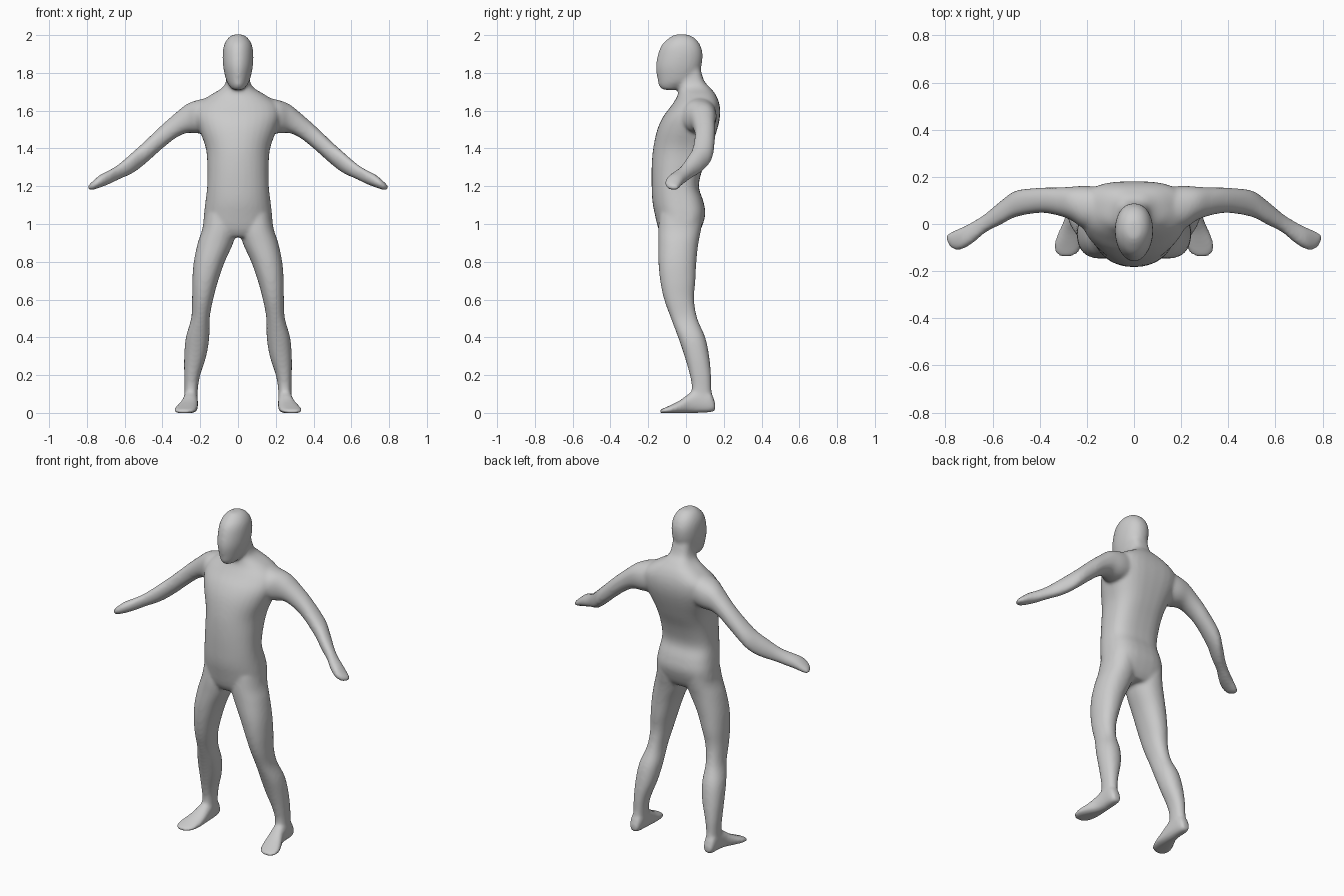
import bpy, bmesh, math

N, SUB = 32, 4
bm = bmesh.new()


def spline(p0, p1, p2, p3, t):
    return [0.5 * (2 * b + (c - a) * t + (2 * a - 5 * b + 4 * c - d) * t * t
                   + (3 * b - a - 3 * c + d) * t ** 3) for a, b, c, d in zip(p0, p1, p2, p3)]


def power(v, e):
    return math.copysign(abs(v) ** (2 / e), v)


def loft(axis, rows, s=1, front=2.2, back=2.2):
    """Rows: position along axis, then min/max of the two other axes (in x, y, z order)."""
    path = []
    for i in range(len(rows) - 1):
        q = [rows[max(i - 1, 0)], rows[i], rows[i + 1], rows[min(i + 2, len(rows) - 1)]]
        path += [spline(*q, k / SUB) for k in range(SUB)]
    path.append(rows[-1])
    rings = []
    for t, a0, a1, b0, b1 in path:
        ring = []
        for k in range(N):
            ang = 2 * math.pi * k / N
            e = front if math.sin(ang) < 0 else back
            c = [(a0 + a1) / 2 + (a1 - a0) / 2 * power(math.cos(ang), e),
                 (b0 + b1) / 2 + (b1 - b0) / 2 * power(math.sin(ang), e)]
            c.insert(axis, t)
            ring.append(bm.verts.new((s * c[0], c[1], c[2])))
        rings.append(ring)
    for r, q in zip(rings, rings[1:]):
        for k in range(N):
            bm.faces.new((r[k], r[(k + 1) % N], q[(k + 1) % N], q[k]))
    bm.faces.new(rings[0])
    bm.faces.new(rings[-1])


def wide(rows):
    return [(z, -w, w, y0, y1) for z, w, y0, y1 in rows]


# torso and neck
loft(2, wide([
    (0.93, .12, -.12, .05), (0.97, .18, -.145, .078), (1.05, .18, -.165, .102), (1.12, .172, -.178, .092),
    (1.2, .163, -.182, .068), (1.3, .162, -.182, .09), (1.4, .17, -.174, .13),
    (1.5, .205, -.152, .165), (1.57, .225, -.12, .18), (1.63, .215, -.075, .178),
    (1.68, .15, -.045, .16), (1.72, .085, -.042, .13), (1.76, .063, -.05, .095),
    (1.85, .055, -.05, .07)]), front=2.1, back=2.9)

# head
loft(2, wide([
    (1.71, .028, -.125, -.05), (1.73, .045, -.143, 0), (1.76, .062, -.15, .05),
    (1.83, .078, -.16, .08), (1.9, .081, -.148, .088), (1.95, .073, -.127, .074),
    (1.985, .052, -.09, .045), (2.003, .025, -.06, .01)]), front=1.9)

for s in (1, -1):
    # leg
    loft(2, [
        (1.05, .02, .175, -.14, .09), (0.97, .01, .19, -.147, .08), (0.9, .025, .213, -.147, .066),
        (0.8, .07, .234, -.146, .055), (0.7, .105, .242, -.137, .05), (0.6, .132, .243, -.116, .043),
        (0.5, .15, .248, -.08, .06), (0.4, .152, .276, -.042, .102), (0.3, .168, .285, -.008, .123),
        (0.2, .2, .285, .02, .133), (0.13, .212, .283, .03, .135), (0.04, .215, .285, .015, .14)], s)
    # foot
    loft(1, [
        (.155, .228, .272, .012, .05), (.13, .217, .285, .003, .11), (.07, .213, .287, 0, .13),
        (.02, .212, .295, -.001, .105), (-.03, .212, .318, -.002, .068), (-.08, .218, .338, -.002, .042),
        (-.12, .235, .336, -.002, .024), (-.14, .26, .315, 0, .015)], s, front=2.6)
    # arm and hand
    loft(0, [
        (.1, .02, .15, 1.5, 1.68), (.2, -.02, .162, 1.48, 1.66), (.27, .018, .158, 1.482, 1.635),
        (.33, .038, .155, 1.455, 1.588), (.4, .047, .154, 1.4, 1.527), (.5, .03, .142, 1.312, 1.432),
        (.56, 0, .102, 1.268, 1.378), (.63, -.036, .044, 1.236, 1.318), (.68, -.078, .012, 1.212, 1.286),
        (.73, -.108, -.014, 1.193, 1.26), (.77, -.106, -.03, 1.18, 1.226), (.795, -.075, -.045, 1.18, 1.203)], s)

bmesh.ops.triangulate(bm, faces=[f for f in bm.faces if len(f.verts) > 4])
bmesh.ops.recalc_face_normals(bm, faces=bm.faces)
mesh = bpy.data.meshes.new("body")
bm.to_mesh(mesh)
bm.free()
body = bpy.data.objects.new("body", mesh)
bpy.context.collection.objects.link(body)

# fuse the parts into one skin and soften the joins
remesh = body.modifiers.new("fuse", 'REMESH')
remesh.mode = 'VOXEL'
remesh.voxel_size = 0.009
remesh.use_smooth_shade = True
soft = body.modifiers.new("soften", 'SMOOTH')
soft.factor = 0.5
soft.iterations = 10
